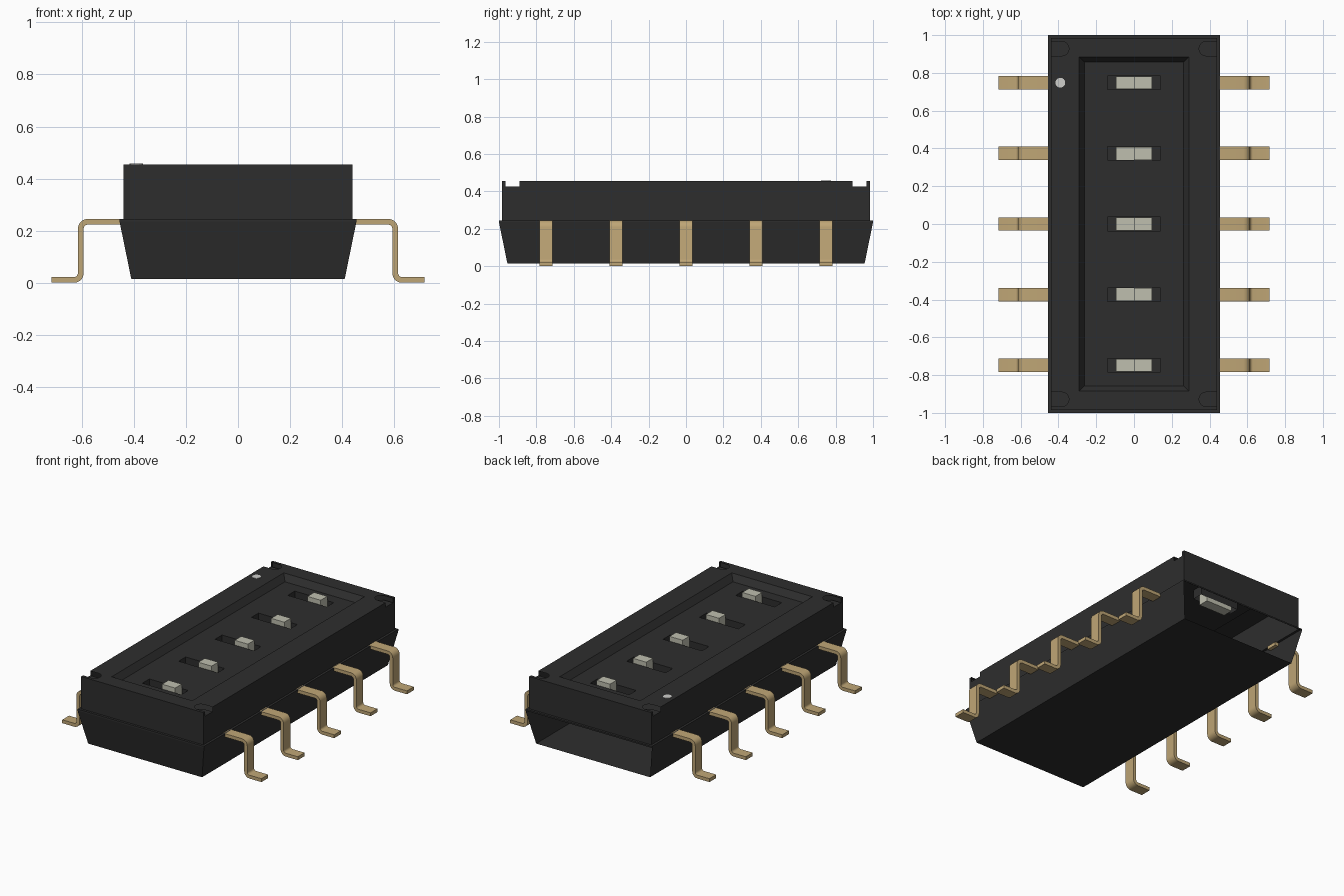
import bpy, bmesh, math
from mathutils import Vector

cube = bpy.data.objects.get("Cube")
if cube:
    bpy.data.objects.remove(cube)


def material(name, r, g, b):
    m = bpy.data.materials.new(name)
    m.use_nodes = True
    m.diffuse_color = (r, g, b, 1)
    m.node_tree.nodes["Principled BSDF"].inputs["Base Color"].default_value = (r, g, b, 1)
    return m


BLACK = material("black plastic", 0.027, 0.027, 0.027)
BRASS = material("brass", 0.52, 0.38, 0.18)
IVORY = material("ivory plastic", 0.52, 0.52, 0.43)
WHITE = material("white paint", 0.62, 0.62, 0.6)


def finish(bm, name, mat):
    bmesh.ops.remove_doubles(bm, verts=bm.verts, dist=0.0005)
    bmesh.ops.recalc_face_normals(bm, faces=bm.faces)
    mesh = bpy.data.meshes.new(name)
    bm.to_mesh(mesh)
    bm.free()
    mesh.materials.append(mat)
    obj = bpy.data.objects.new(name, mesh)
    bpy.context.collection.objects.link(obj)
    return obj


def rect(hx, hy, z, cx=0, cy=0):
    return [(cx + sx * hx, cy + sy * hy, z) for sx, sy in ((-1, -1), (1, -1), (1, 1), (-1, 1))]


def face(bm, pts):
    return bm.faces.new([bm.verts.new(p) for p in pts])


def band(bm, low, high, skip=()):
    """Side faces joining two loops of equal length."""
    n = len(low)
    for i in range(n):
        if i not in skip:
            j = (i + 1) % n
            face(bm, (low[i], low[j], high[j], high[i]))


def sheet(bm, *loops):
    """Flat upward sheet: first loop is the border, the others are holes."""
    edges = []
    for loop in loops:
        vs = [bm.verts.new(p) for p in loop]
        edges += [bm.edges.new((vs[i - 1], vs[i])) for i in range(len(vs))]
    bmesh.ops.triangle_fill(bm, use_beauty=True, edges=edges, normal=(0, 0, 1))


def box(name, hx, hy, z0, z1, cx, cy, mat):
    bm = bmesh.new()
    low, high = rect(hx, hy, z0, cx, cy), rect(hx, hy, z1, cx, cy)
    band(bm, low, high)
    face(bm, low)
    face(bm, high)
    return finish(bm, name, mat)


ROWS = [0.374 * i for i in range(-2, 3)]
RIM, TOP, FLOOR, NOTCH = 0.245, 0.455, 0.415, 0.425
CX, CY = 0.44, 0.985
NY, NR, NX = 0.928, 0.038, 0.382   # corner notch centre, radius, arc start

# Tapered hollow base, open at the back end
bm = bmesh.new()
loops = [rect(0.41, 0.955, 0.015), rect(0.455, 1, 0.235), rect(0.455, 1, RIM), rect(CX, CY, RIM)]
face(bm, loops[0])
for k in range(3):
    band(bm, loops[k], loops[k + 1], skip=(2,) if k == 0 else ())
finish(bm, "base", BLACK)

# Cover: hollow shell with corner notches, sunken panel and slots
bm = bmesh.new()


def notch(z):
    """Round-ended notch outline for the +x +y corner, going up in y."""
    arc = [(NX - NR * math.cos(a), NY + NR * math.sin(a), z)
           for a in (math.pi * (i / 8 - 0.5) for i in range(9))]
    return [(CX, NY - NR, z)] + arc + [(CX, NY + NR, z)]


def mirror(pts, sx, sy):
    out = [(x * sx, y * sy, z) for x, y, z in pts]
    return out[::-1] if sx * sy < 0 else out


corner = notch(TOP) + [(CX, CY, TOP)]
border = []
for sx, sy in ((1, 1), (-1, 1), (-1, -1), (1, -1)):
    border += mirror(corner, sx, sy)
    face(bm, mirror(notch(NOTCH), sx, sy))
panel_top, panel_low = rect(0.29, 0.885, TOP), rect(0.262, 0.857, FLOOR)
sheet(bm, border, panel_top)
band(bm, panel_top, panel_low)
sheet(bm, panel_low, *[rect(0.14, 0.036, FLOOR, 0, y) for y in ROWS])
for y in ROWS:
    band(bm, rect(0.14, 0.036, FLOOR, 0, y), rect(0.14, 0.036, FLOOR - 0.06, 0, y))
half = [(CY, RIM), (CY, TOP), (NY + NR, TOP), (NY + NR, NOTCH), (NY - NR, NOTCH), (NY - NR, TOP)]
profile = half + [(-y, z) for y, z in half[::-1]]
for s in (-1, 1):
    face(bm, [(s * CX, y, z) for y, z in profile])
    face(bm, [(-CX, s * CY, RIM), (CX, s * CY, RIM), (CX, s * CY, TOP), (-CX, s * CY, TOP)])
finish(bm, "cover", BLACK)

# Stepped sliders: low half and raised half
for i, y in enumerate(ROWS):
    box(f"slider_low_{i + 1}", 0.0475, 0.034, 0.33, 0.36, -0.0475, y, IVORY)
    box(f"slider_knob_{i + 1}", 0.0475, 0.034, 0.33, 0.445, 0.0475, y, IVORY)

# Position mark
bm = bmesh.new()
ring = [(-0.39 + 0.026 * math.cos(a), 0.748 + 0.026 * math.sin(a))
        for a in (math.tau * i / 16 for i in range(16))]
low, high = [(x, y, TOP - 0.001) for x, y in ring], [(x, y, TOP + 0.002) for x, y in ring]
band(bm, low, high)
face(bm, high)
finish(bm, "position_mark", WHITE)


# Bent strip pins
def bend(cx, cz, r, start, end, steps=5):
    return [(cx + r * math.cos(a), cz + r * math.sin(a))
            for a in (math.radians(start + (end - start) * i / steps) for i in range(steps + 1))]


def pin_outline():
    t = 0.022
    ro, ri = 0.037, 0.015
    ux, uz = 0.615 - ro, 0.245 - ro
    lx, lz = 0.593 + ro, ro
    upper = [(0.43, 0.245)] + bend(ux, uz, ro, 90, 0) + bend(lx, lz, ri, 180, 270) + [(0.717, t)]
    lower = [(0.717, 0)] + bend(lx, lz, ro, 270, 180) + bend(ux, uz, ri, 0, 90) + [(0.43, 0.245 - t)]
    return upper, lower


upper, lower = pin_outline()
for side, label in ((1, "left"), (-1, "right")):
    for i, y in enumerate(ROWS):
        bm = bmesh.new()
        outline = upper + lower
        ends = [[(side * x, y + d, z) for x, z in outline] for d in (-0.035, 0.035)]
        band(bm, *ends)
        for end in ends:
            face(bm, end)
        pin = finish(bm, f"{label}_pin_{i + 1}", BRASS)
        bpy.ops.object.select_all(action="DESELECT")
        pin.select_set(True)
        bpy.context.view_layer.objects.active = pin
        bpy.ops.object.shade_smooth_by_angle(angle=math.radians(30))
